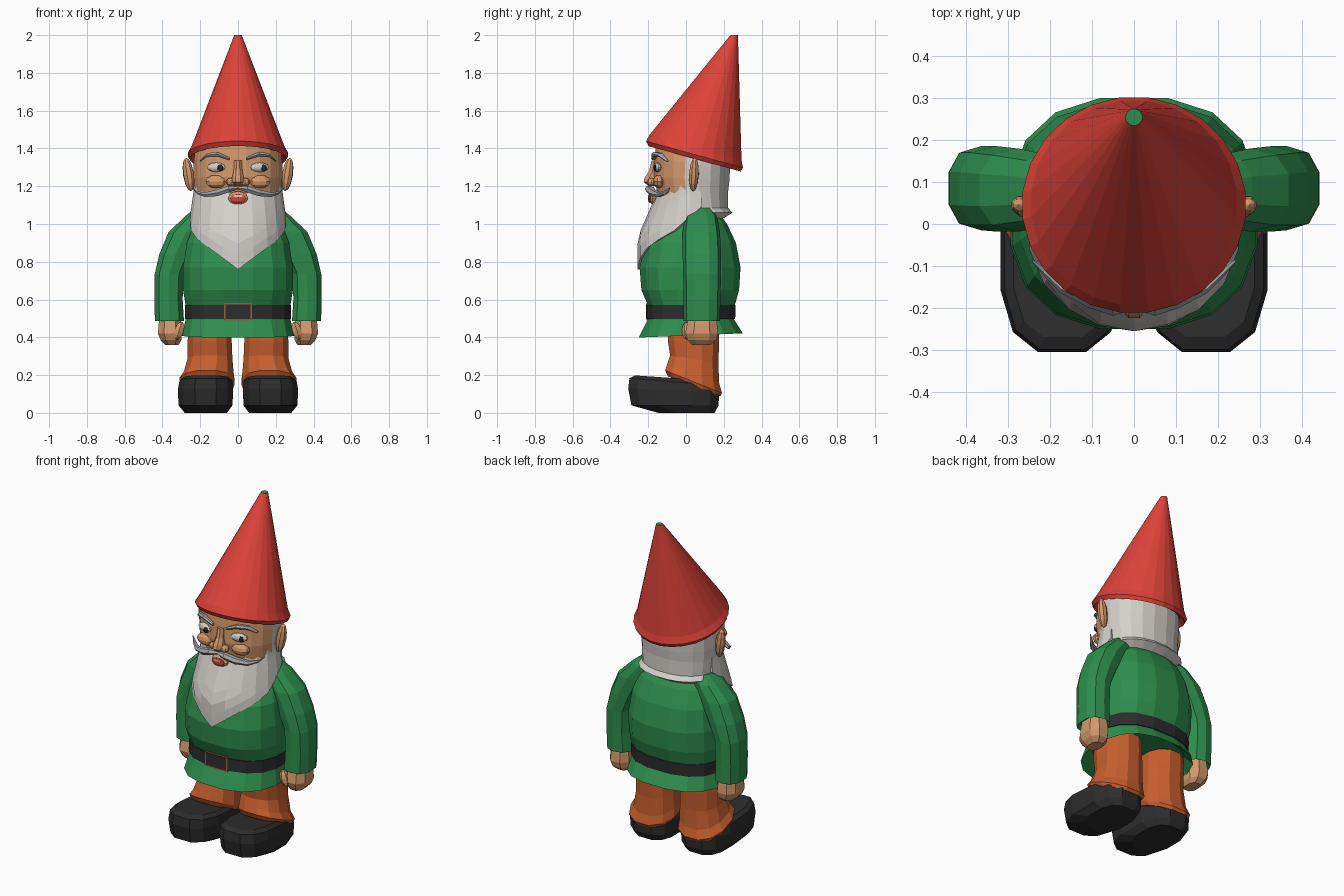
import bpy, bmesh, math
from mathutils import Vector, Matrix, Euler

def material(name, r, g, b):
    m = bpy.data.materials.new(name)
    m.diffuse_color = (r, g, b, 1)
    return m

RED = material("hat red", 0.72, 0.055, 0.04)
GREEN = material("coat green", 0.027, 0.27, 0.075)
BLACK = material("boot black", 0.026, 0.026, 0.027)
ORANGE = material("trouser orange", 0.58, 0.115, 0.028)
SKIN = material("skin", 0.66, 0.32, 0.15)
WHITE = material("beard white", 0.66, 0.63, 0.59)
GREY = material("moustache grey", 0.38, 0.38, 0.38)
MOUTH = material("mouth red", 0.75, 0.05, 0.04)
BUCKLE = material("buckle brown", 0.30, 0.11, 0.05)

def finish(name, bm, *mats):
    bmesh.ops.recalc_face_normals(bm, faces=bm.faces)
    me = bpy.data.meshes.new(name)
    bm.to_mesh(me)
    bm.free()
    for m in mats:
        me.materials.append(m)
    ob = bpy.data.objects.new(name, me)
    bpy.context.collection.objects.link(ob)
    return ob

def skin(name, rings, *mats, rule=None):
    """Closed surface through a list of point rings."""
    bm = bmesh.new()
    vs = [[bm.verts.new(p) for p in ring] for ring in rings]
    n = len(vs[0])
    for a, b in zip(vs, vs[1:]):
        for i in range(n):
            j = (i + 1) % n
            bm.faces.new((a[i], a[j], b[j], b[i]))
    bm.faces.new(vs[0])
    bm.faces.new(vs[-1])
    if rule:
        for f in bm.faces:
            f.material_index = rule(f.calc_center_median())
    return finish(name, bm, *mats)

def ring(cx, z, w, yf, yb, slope=0, n=16, p=2.5):
    """Horizontal super-ellipse ring, leaning along y by slope."""
    pts, cy, d = [], (yf + yb) / 2, (yb - yf) / 2
    for i in range(n):
        a = math.tau * (i + 0.5) / n
        c, s = math.cos(a), math.sin(a)
        x = math.copysign(abs(c) ** (2 / p), c) * w
        y = math.copysign(abs(s) ** (2 / p), s) * d
        pts.append(Vector((cx + x, cy + y, z + slope * y)))
    return pts

def loft(name, rows, *mats, n=16, p=2.5, side=1, rule=None):
    rings = [ring(*r, n=n, p=p) for r in rows]
    rings = [[Vector((v.x * side, v.y, v.z)) for v in r] for r in rings]
    return skin(name, rings, *mats, rule=rule)

def strand(name, pts, mat, side=1, n=6):
    """Tapered strand running along x: points are x, y, z, depth, height."""
    rings = [[(x * side, y + d * math.cos(math.tau * i / n), z + h * math.sin(math.tau * i / n))
              for i in range(n)] for x, y, z, d, h in pts]
    return skin(name, rings, mat)

def blob(name, loc, size, mat, rot=(0, 0, 0), u=10, v=6):
    bm = bmesh.new()
    mx = Matrix.LocRotScale(Vector(loc), Euler(rot), Vector(size))
    bmesh.ops.create_uvsphere(bm, u_segments=u, v_segments=v, radius=1, matrix=mx)
    return finish(name, bm, mat)

def box(name, loc, size, mat):
    bm = bmesh.new()
    bmesh.ops.create_cube(bm, size=1, matrix=Matrix.LocRotScale(Vector(loc), None, Vector(size)))
    return finish(name, bm, mat)

# Pointed hat, leaning back, with a rolled brim and green tip
loft("hat", [(0, 1.375, 0.225, -0.18, 0.27, -0.275), (0, 1.345, 0.255, -0.20, 0.292, -0.275),
             (0, 1.368, 0.268, -0.213, 0.304, -0.275), (0, 1.405, 0.247, -0.195, 0.296, -0.275),
             (0, 2.0, 0.02, 0.235, 0.275)], RED, GREEN, n=24, p=2,
     rule=lambda c: int(c.z > 1.99))

# Head: face skin in front, white hair at the sides and back
loft("head", [(0, 1.03, 0.20, -0.06, 0.20), (0, 1.06, 0.235, -0.11, 0.248), (0, 1.085, 0.225, -0.12, 0.225),
              (0, 1.17, 0.232, -0.155, 0.225), (0, 1.24, 0.237, -0.172, 0.232, -0.05),
              (0, 1.32, 0.237, -0.168, 0.235, -0.15), (0, 1.385, 0.23, -0.16, 0.237, -0.275)],
     WHITE, SKIN, n=20, p=2.2, rule=lambda c: int(c.y < -0.03 and 1.12 < c.z < 1.42))

# Coat with flared hem, hollow below
loft("coat", [(0, 0.47, 0.26, -0.18, 0.24), (0, 0.41, 0.30, -0.255, 0.305, 0.04),
              (0, 0.495, 0.282, -0.205, 0.258), (0, 0.57, 0.282, -0.205, 0.262),
              (0, 0.65, 0.295, -0.24, 0.285), (0, 0.77, 0.295, -0.25, 0.293),
              (0, 0.90, 0.275, -0.215, 0.268), (0, 1.0, 0.235, -0.13, 0.22),
              (0, 1.09, 0.15, -0.03, 0.15)], GREEN)
loft("belt", [(0, 0.497, 0.286, -0.21, 0.264), (0, 0.57, 0.286, -0.21, 0.267)], BLACK)
box("buckle_frame", (0, -0.202, 0.535), (0.15, 0.016, 0.092), BUCKLE)
box("buckle_center", (0, -0.207, 0.535), (0.134, 0.012, 0.076), BLACK)

# Beard: curved sheet with a V-shaped lower edge
def beard_point(a, t):
    s, c = abs(math.sin(a)), math.cos(a)
    deg = abs(math.degrees(a))
    low = 0.76 + 0.20 * s
    if deg > 65:
        low += (deg - 65) / 40 * 0.14
    top = 1.17 + 0.06 * s ** 2
    z = top + (low - top) * t
    k = min(1, max(0, (1.17 - z) / 0.24))
    return ((0.236 + 0.034 * k) * math.sin(a), 0.03 - (0.182 + 0.104 * k) * c, z)

bm = bmesh.new()
cols, rows = 12, 6
grid = [[bm.verts.new(beard_point(math.radians(-105 + 210 * i / cols), j / rows))
         for j in range(rows + 1)] for i in range(cols + 1)]
for i in range(cols):
    for j in range(rows):
        bm.faces.new((grid[i][j], grid[i + 1][j], grid[i + 1][j + 1], grid[i][j + 1]))
beard = finish("beard", bm, WHITE)
mod = beard.modifiers.new("thickness", "SOLIDIFY")
mod.thickness = 0.03
# thicken towards the head, whichever way the sheet's normals face
front = min(beard.data.polygons, key=lambda f: f.center.y)
mod.offset = -1 if front.normal.y < 0 else 1

# Nose and mouth
loft("nose_bridge", [(0, 1.335, 0.022, -0.185, -0.13), (0, 1.28, 0.025, -0.198, -0.13),
                     (0, 1.245, 0.034, -0.222, -0.13), (0, 1.222, 0.036, -0.228, -0.13),
                     (0, 1.20, 0.02, -0.20, -0.13)], SKIN, n=8, p=2)
blob("lips", (0, -0.168, 1.138), (0.056, 0.03, 0.036), SKIN)
blob("mouth", (0, -0.192, 1.135), (0.043, 0.009, 0.024), MOUTH)
box("teeth", (0, -0.199, 1.148), (0.05, 0.006, 0.01), WHITE)

for side, tag in ((1, "right"), (-1, "left")):
    # Face details
    blob(tag + "_nostril", (0.038 * side, -0.182, 1.222), (0.026, 0.026, 0.021), SKIN, u=8)
    blob(tag + "_cheek", (0.115 * side, -0.142, 1.225), (0.06, 0.034, 0.035), SKIN)
    blob(tag + "_eye", (0.115 * side, -0.152, 1.3), (0.052, 0.02, 0.025), WHITE, (0, 0, 0.25 * side))
    blob(tag + "_iris", (0.115 * side + 0.022, -0.170 + 0.006 * side, 1.297), (0.016, 0.007, 0.018), BLACK, u=8)
    strand(tag + "_eyebrow", [(0.045, -0.172, 1.345, 0.012, 0.008), (0.11, -0.165, 1.37, 0.018, 0.014),
                              (0.165, -0.135, 1.365, 0.016, 0.011), (0.2, -0.10, 1.335, 0.008, 0.005)], GREY, side)
    strand(tag + "_moustache", [(0, -0.185, 1.19, 0.018, 0.008), (0.05, -0.195, 1.185, 0.024, 0.02),
                                (0.11, -0.175, 1.165, 0.024, 0.02), (0.175, -0.145, 1.155, 0.02, 0.014),
                                (0.215, -0.11, 1.165, 0.014, 0.009), (0.242, -0.088, 1.19, 0.004, 0.003)], GREY, side)
    blob(tag + "_ear", (0.262 * side, 0.042, 1.262), (0.03, 0.027, 0.09), SKIN, (0, 0.16 * side, 0.3 * side), u=8)

    # Sleeve and hand
    loft(tag + "_sleeve", [(0.19, 1.085, 0.035, 0.04, 0.13), (0.205, 1.04, 0.08, -0.005, 0.165),
                           (0.275, 0.955, 0.098, -0.018, 0.18), (0.33, 0.84, 0.09, -0.018, 0.186),
                           (0.365, 0.735, 0.079, -0.015, 0.186), (0.368, 0.60, 0.078, -0.012, 0.182),
                           (0.363, 0.487, 0.08, -0.012, 0.18), (0.36, 0.505, 0.06, 0.005, 0.165)],
         GREEN, n=10, side=side)
    loft(tag + "_hand", [(0.36, 0.53, 0.055, 0.01, 0.16), (0.36, 0.47, 0.064, 0.0, 0.17),
                         (0.36, 0.42, 0.068, -0.01, 0.176), (0.355, 0.385, 0.058, 0.005, 0.165),
                         (0.35, 0.36, 0.038, 0.03, 0.135)], SKIN, n=8, side=side)
    blob(tag + "_thumb", (0.312 * side, 0.005, 0.435), (0.027, 0.027, 0.05), SKIN, (0, -0.3 * side, 0), u=6)

    # Trouser leg with sloping cuff, and boot
    loft(tag + "_trouser", [(0.15, 0.48, 0.115, -0.10, 0.18), (0.15, 0.38, 0.12, -0.10, 0.18),
                            (0.148, 0.285, 0.122, -0.088, 0.175, -0.15), (0.155, 0.205, 0.135, -0.105, 0.18, -0.35),
                            (0.165, 0.165, 0.15, -0.115, 0.195, -0.4), (0.165, 0.14, 0.14, -0.10, 0.185, -0.38)],
         ORANGE, n=12, p=2.3, side=side)
    loft(tag + "_boot", [(0.17, 0.0, 0.115, -0.15, 0.155), (0.172, 0.04, 0.146, -0.295, 0.178),
                         (0.172, 0.12, 0.15, -0.312, 0.182, -0.04), (0.17, 0.165, 0.143, -0.305, 0.165, -0.08),
                         (0.17, 0.185, 0.12, -0.275, 0.12, -0.07)], BLACK, n=12, p=2.8, side=side)
